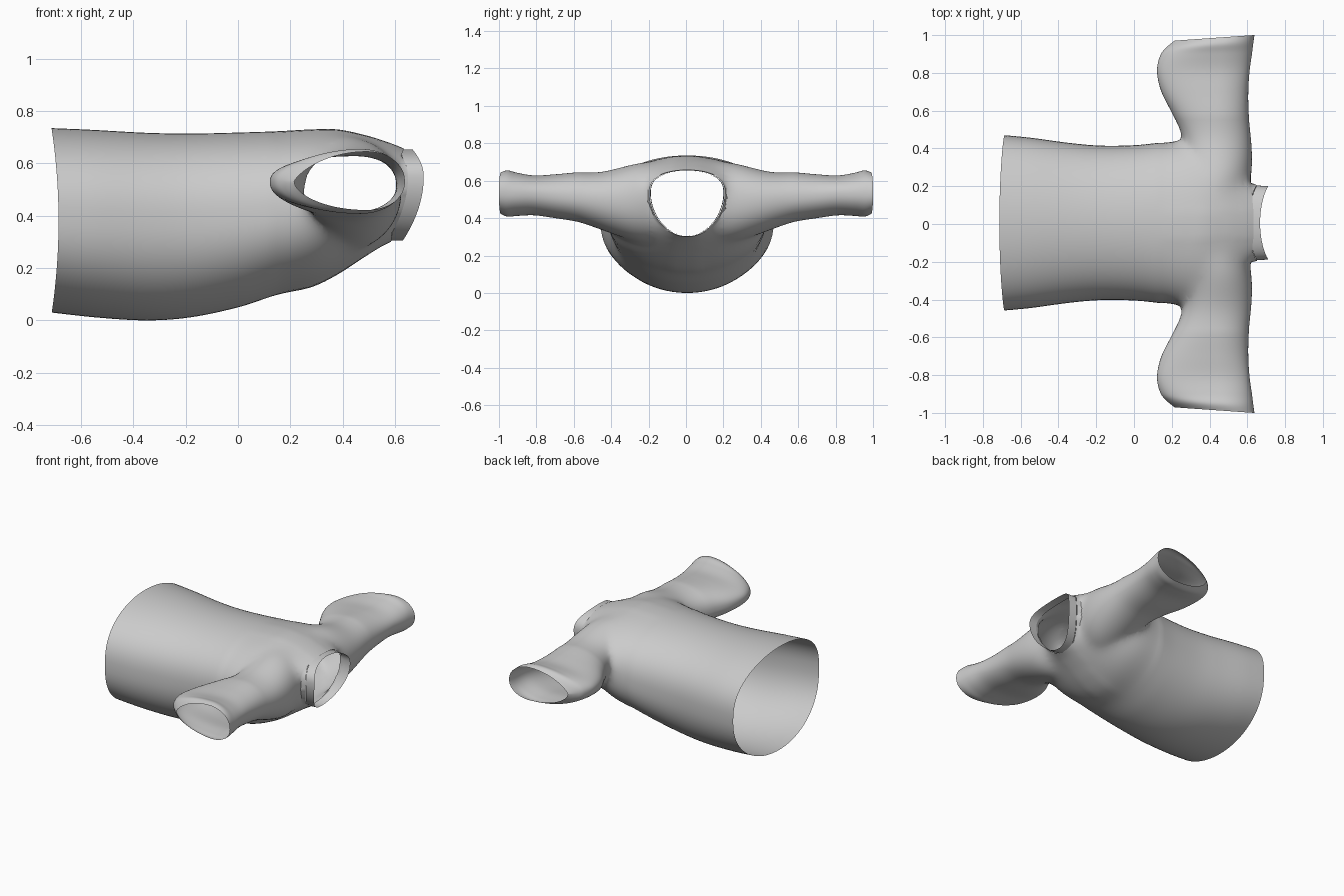
import bpy, bmesh, math

if "Cube" in bpy.data.objects:
    bpy.data.objects.remove(bpy.data.objects["Cube"])

SEG = 96


def spline(keys, per):
    """Catmull-Rom interpolation of rows of section values."""
    rows = []
    for i in range(len(keys) - 1):
        p = [keys[max(0, min(len(keys) - 1, i + k))] for k in (-1, 0, 1, 2)]
        for j in range(per):
            t = j / per
            rows.append([0.5 * (2 * b + (c - a) * t + (2 * a - 5 * b + 4 * c - d) * t * t
                                + (3 * b - a - 3 * c + d) * t ** 3) for a, b, c, d in zip(*p)])
    return rows + [list(keys[-1])]


def section(row, one_sided=False):
    """Egg outline from low / middle / high values on two axes, with fullness powers."""
    s, alo, am, ahi, blo, bm, bhi, sa, sb, up, dn = row
    pts = []
    for i in range(SEG):
        t = 2 * math.pi * i / SEG
        c, n = math.cos(t), math.sin(t)
        p = up if n > 0 else dn
        if one_sided and c > 0:
            p = 0.92
        n = math.copysign(abs(n) ** p, n)
        a = am + c * (ahi - am if c > 0 else am - alo)
        b = bm + n * (bhi - bm if n > 0 else bm - blo)
        pts.append((s + sa * (a - 0.42) + sb * (b - 0.48), a, b))
    return pts


def loft(name, rings, to_xyz, caps=True):
    bm = bmesh.new()
    vs = [[bm.verts.new(to_xyz(p)) for p in r] for r in rings]
    for r, q in zip(vs, vs[1:]):
        for i in range(SEG):
            j = (i + 1) % SEG
            bm.faces.new((r[i], r[j], q[j], q[i]))
    if caps:
        bm.faces.new(vs[0])
        bm.faces.new(vs[-1])
    bmesh.ops.recalc_face_normals(bm, faces=bm.faces)
    me = bpy.data.meshes.new(name)
    bm.to_mesh(me)
    bm.free()
    ob = bpy.data.objects.new(name, me)
    bpy.context.collection.objects.link(ob)
    return ob


# Torso: x, half width, bottom, widest height, top, slant, upper / lower fullness
torso = [(-0.70, 0.458, 0.03, 0.40, 0.735, 0, 0.8, 0.85), (-0.55, 0.445, 0.012, 0.39, 0.728, 0, 0.8, 0.88),
         (-0.35, 0.418, 0.0, 0.38, 0.717, 0, 0.8, 0.9), (-0.18, 0.403, 0.012, 0.38, 0.714, 0, 0.8, 0.9),
         (0.0, 0.405, 0.05, 0.39, 0.718, 0, 0.8, 0.9), (0.15, 0.42, 0.098, 0.41, 0.723, 0, 0.8, 0.9),
         (0.28, 0.435, 0.127, 0.43, 0.73, 0, 0.75, 0.9), (0.38, 0.415, 0.175, 0.45, 0.73, 0, 0.72, 0.9),
         (0.48, 0.36, 0.235, 0.47, 0.708, 0.03, 0.72, 1.0), (0.56, 0.27, 0.28, 0.50, 0.68, 0.08, 0.72, 1.05),
         (0.615, 0.195, 0.303, 0.53, 0.655, 0.14, 0.7, 1.1)]
rows = [(x, -w, 0.006, w + 0.012, lo, m, hi, 0, k, u, d) for x, w, lo, m, hi, k, u, d in torso]
shirt = loft("shirt_body", [section(r) for r in spline(rows, 6)], lambda p: p)

# Sleeves: y, x low / mid / high, z low / mid / high, slant, upper / lower fullness
half = [(0.0, 0.25, 0.40, 0.53, 0.34, 0.50, 0.66, 0, 1, 1),
        (0.2, 0.24, 0.43, 0.61, 0.27, 0.49, 0.70, 0, 0.9, 1),
        (0.32, 0.25, 0.44, 0.628, 0.29, 0.49, 0.68, 0, 0.85, 0.9),
        (0.45, 0.26, 0.44, 0.622, 0.335, 0.50, 0.645, 0, 0.85, 0.9),
        (0.57, 0.21, 0.44, 0.608, 0.378, 0.51, 0.645, 0, 0.85, 0.9),
        (0.70, 0.145, 0.44, 0.605, 0.40, 0.52, 0.634, 0, 0.85, 0.88),
        (0.81, 0.122, 0.45, 0.612, 0.415, 0.53, 0.628, 0, 0.85, 0.85),
        (0.90, 0.14, 0.46, 0.625, 0.412, 0.53, 0.642, 0.02, 0.95, 0.88),
        (0.95, 0.175, 0.47, 0.632, 0.408, 0.53, 0.655, 0.05, 1.15, 0.98),
        (0.985, 0.215, 0.49, 0.638, 0.422, 0.53, 0.645, 0.07, 1.5, 1.15)]
rows = [(-k[0],) + k[1:7] + (-k[7], 0) + k[8:] for k in half[:0:-1]]
rows += [k[:8] + (0,) + k[8:] for k in half]
sleeves = loft("sleeve_helper", [section(r, True) for r in spline(rows, 6)],
               lambda p: (p[1], p[0], p[2]))

# Join sleeves to torso
mod = shirt.modifiers.new("join", 'BOOLEAN')
mod.operation = 'UNION'
mod.solver = 'EXACT'
mod.object = sleeves
bpy.context.view_layer.objects.active = shirt
bpy.ops.object.modifier_apply(modifier="join")
bpy.data.objects.remove(sleeves)


def rim_x(z):
    return 0.71 - (1.33 if z < 0.55 else 4.0) * (z - 0.55) ** 2


# Open the hem, cuffs and neck, then soften the seams
bm = bmesh.new()
bm.from_mesh(shirt.data)
bmesh.ops.delete(bm, geom=[f for f in bm.faces if len(f.verts) > 30], context='FACES')
bmesh.ops.remove_doubles(bm, verts=bm.verts, dist=0.002)
soft = [v for v in bm.verts if not v.is_boundary and v.co.x > 0.15 and 0.08 < abs(v.co.y) < 0.55]
for _ in range(24):
    bmesh.ops.smooth_vert(bm, verts=soft, factor=0.5, use_axis_x=True, use_axis_y=True, use_axis_z=True)
for v in bm.verts:
    if v.co.x < -0.6:
        f = (-0.6 - v.co.x) / 0.1
        v.co.x -= f * (0.026 * ((v.co.z - 0.38) / 0.35) ** 2 - 0.014)
    elif v.is_boundary and v.co.x > 0.5 and abs(v.co.y) < 0.3:
        v.co.x = rim_x(v.co.z) - 0.06
bm.to_mesh(shirt.data)
bm.free()

# Collar band
rings = []
for f in (0, 0.5, 1):
    w = 0.192 - 0.004 * f
    ring = section((0, -w, 0.006, w + 0.012, 0.305, 0.53, 0.653, 0, 0, 0.7, 1.1))
    rings.append([(rim_x(b) - 0.06 * (1 - f), a, b) for _, a, b in ring])
collar = loft("collar", rings, lambda p: p, caps=False)

for ob in (shirt, collar):
    bpy.ops.object.select_all(action='DESELECT')
    ob.select_set(True)
    bpy.context.view_layer.objects.active = ob
    bpy.ops.object.shade_smooth_by_angle(angle=math.radians(50))
